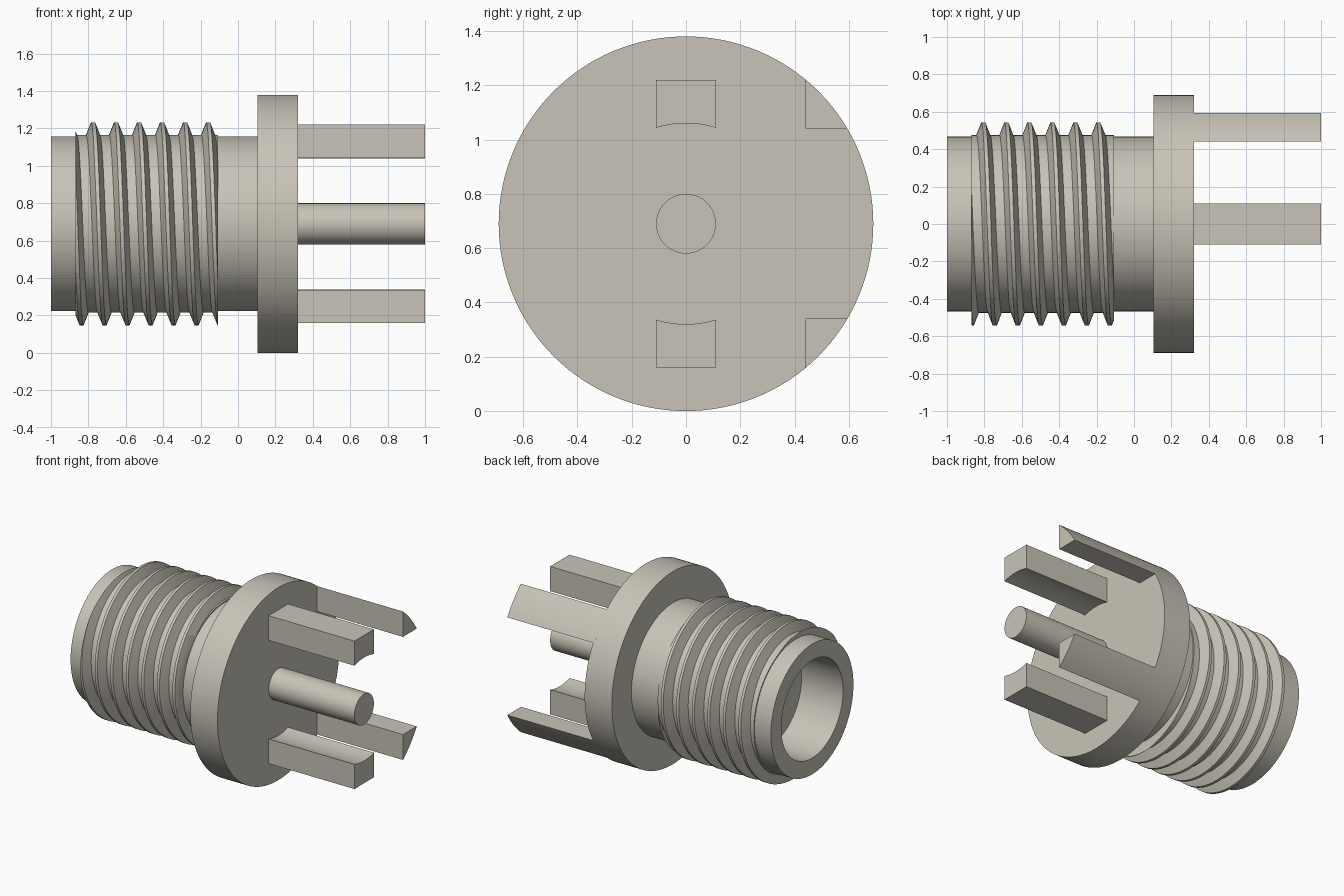
import bpy, bmesh, math
from mathutils import Vector

if "Cube" in bpy.data.objects:
    bpy.data.objects.remove(bpy.data.objects["Cube"], do_unlink=True)

R = 0.69          # flange radius, also the height of the axis
SEG = 128
FACE, TIP = 0.32, 1.0

metal = bpy.data.materials.new("warm grey metal")
metal.use_nodes = True
metal.diffuse_color = (0.58, 0.55, 0.48, 1)
metal.node_tree.nodes["Principled BSDF"].inputs["Base Color"].default_value = (0.58, 0.55, 0.48, 1)


def finish(bm, name, angle=30):
    bmesh.ops.recalc_face_normals(bm, faces=bm.faces)
    me = bpy.data.meshes.new(name)
    bm.to_mesh(me)
    bm.free()
    me.materials.append(metal)
    ob = bpy.data.objects.new(name, me)
    bpy.context.collection.objects.link(ob)
    ob.location.z = R
    bpy.ops.object.select_all(action='DESELECT')
    ob.select_set(True)
    bpy.context.view_layer.objects.active = ob
    bpy.ops.object.shade_smooth_by_angle(angle=math.radians(angle))
    return ob


def lathe(name, profile):
    """Revolve (x, radius) points about the x axis."""
    bm = bmesh.new()
    verts = [bm.verts.new((x, 0, r)) for x, r in profile]
    edges = [bm.edges.new(p) for p in zip(verts, verts[1:])]
    bmesh.ops.spin(bm, geom=verts + edges, cent=(0, 0, 0), axis=(1, 0, 0),
                   angle=math.tau, steps=SEG, use_merge=True)
    bmesh.ops.remove_doubles(bm, verts=bm.verts, dist=1e-5)
    return finish(bm, name)


def prism(name, section, flip):
    """Extrude a (y, z) section from the flange face to the tip."""
    bm = bmesh.new()
    face = bm.faces.new([bm.verts.new((FACE - 0.01, y, z * flip)) for y, z in section])
    new = bmesh.ops.extrude_face_region(bm, geom=[face])["geom"]
    bmesh.ops.translate(bm, vec=(TIP - FACE + 0.01, 0, 0),
                        verts=[v for v in new if isinstance(v, bmesh.types.BMVert)])
    return finish(bm, name)


def arc(radius, a0, a1, n=12):
    """Points on a circle about the axis, angles measured from +y."""
    return [(radius * math.cos(a0 + (a1 - a0) * i / n),
             radius * math.sin(a0 + (a1 - a0) * i / n)) for i in range(n + 1)]


# Barrel with blind bore, flange, and centre pin
lathe("barrel_and_flange", [(-0.67, 0), (-0.67, 0.35), (-1, 0.35), (-1, 0.467), (0.105, 0.467),
                            (0.105, R), (FACE, R), (FACE, 0)])
lathe("centre_pin", [(FACE - 0.01, 0), (FACE - 0.01, 0.11), (TIP, 0.11), (TIP, 0)])

# Middle legs have a concave inner side, rear legs follow the flange rim
half = math.acos(0.11 / 0.37)
middle = arc(0.37, half, math.pi - half) + [(-0.11, 0.53), (0.11, 0.53)]
rear = [(0.44, 0.35)] + arc(R, math.asin(0.35 / R), math.acos(0.44 / R))
for label, flip in (("upper", 1), ("lower", -1)):
    prism(label + "_middle_leg", middle, flip)
    prism(label + "_rear_leg", rear, flip)

# Helical thread, trimmed flat at both ends
PITCH, ROOT, CREST = 0.123, 0.475, 0.543
tooth = [(-0.037, ROOT), (-0.01, CREST), (0.01, CREST), (0.037, ROOT)]
bm = bmesh.new()
columns = []
for j in range(SEG + 1):
    a = math.tau * j / SEG
    columns.append([bm.verts.new((-0.775 + PITCH * (t + j / SEG) + dx, -r * math.sin(a), r * math.cos(a)))
                    for t in range(-3, 9) for dx, r in tooth])
for c0, c1 in zip(columns, columns[1:]):
    for k in range(len(c0) - 1):
        bm.faces.new((c0[k], c0[k + 1], c1[k + 1], c1[k]))
bmesh.ops.remove_doubles(bm, verts=bm.verts, dist=1e-5)
for x, nx in ((-0.87, -1), (-0.108, 1)):
    bmesh.ops.bisect_plane(bm, geom=bm.verts[:] + bm.edges[:] + bm.faces[:], dist=1e-6,
                           plane_co=(x, 0, 0), plane_no=(nx, 0, 0), clear_outer=True)
# Close the trimmed ends down into the barrel wall
rim = [e for e in bm.edges if e.is_boundary]
new = bmesh.ops.extrude_edge_only(bm, edges=rim)["geom"]
for v in new:
    if isinstance(v, bmesh.types.BMVert):
        p = Vector((0, v.co.y, v.co.z)).normalized() * 0.455
        v.co.y, v.co.z = p.y, p.z
finish(bm, "thread", 25)
